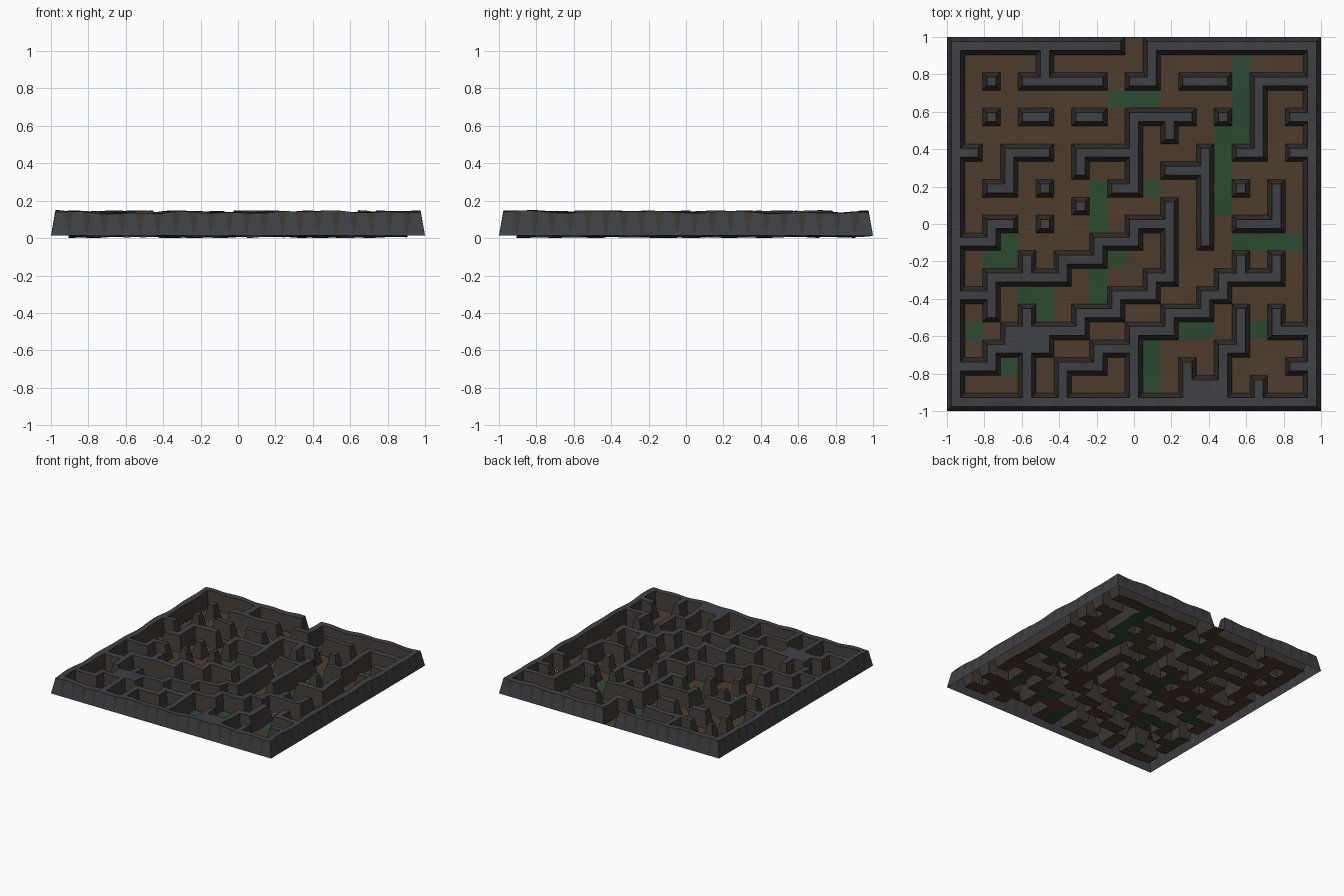
import bpy, bmesh
from math import sin, cos

if "Cube" in bpy.data.objects:
    bpy.data.objects.remove(bpy.data.objects["Cube"])

N = 21            # cells per side
P = 2 / N         # cell pitch
INSET = 0.024     # how far wall tops lean in
walls, moss_cells = set(), set()


def stroke(cells, c, r, *moves):
    """Mark cells from (column, row), moving across, then down, alternating."""
    cells.add((c, r))
    for k, m in enumerate(moves):
        for _ in range(abs(m)):
            d = 1 if m > 0 else -1
            c, r = (c + d, r) if k % 2 == 0 else (c, r + d)
            cells.add((c, r))


# Border wall with an entrance in the back
stroke(walls, 0, 0, 20, 20, -20, -20)
walls.discard((10, 0))

# Back half walls
for s in ((11, 0, 0, 2, -1), (5, 0, 0, 2, -1, 0, 4), (13, 2, 2), (20, 2, -3, 4, -1),
          (13, 4, -3, 4, -1), (5, 6, -2, 2, -1), (10, 6, -3, 1), (14, 6, 0, 5),
          (12, 7, 2), (18, 8, 0, 2, -2), (2, 10, 1), (0, 11, 2)):
    stroke(walls, *s)
for c in (4, 7):
    stroke(walls, c, 4, 1)
# Stubs on the right border and the front border
for r in (4, 6, 18):
    stroke(walls, 19, r)
for c in (4, 10):
    stroke(walls, c, 18, 0, 1)
# Staircase walls of the front half
for s in ((12, 10, -2, 1, -2, 1, -2, 1, -4), (12, 9, 0, 4, -1, 1, -2, 1, -2, 1, -4),
          (18, 13, -3, 1, -1, 1, -2, 1, -2, 1, -2, 1, -2, 2), (5, 16, 0, 1, -3, 1, -2),
          (0, 14, 2, 1), (20, 16, -2, -1), (16, 15, 0, 2, -1, 2, -2, -1)):
    stroke(walls, *s)
# Single-cell pillars and stubs
for s in ((2, 2), (2, 4), (15, 4), (12, 5), (1, 6), (5, 8), (16, 8), (7, 9), (5, 10),
          (4, 12), (16, 12), (18, 12), (4, 15), (17, 19)):
    stroke(walls, *s)
# Moss streaks on the paths
for s in ((16, 1, 0, 4, -1, 4), (11, 8, -3, 2), (9, 12, -1, 2), (14, 16, -3, 3), (2, 12, 1, -1),
          (16, 11, 3), (9, 3, 2), (4, 14, 1, 1), (1, 16), (17, 16), (3, 18)):
    stroke(moss_cells, *s)


def height(x, y, high):
    """Gently uneven floor and wall tops."""
    wob = (sin(9 * x + 2.3 * y) + cos(11 * y - 3 * x) + sin(23 * x + 17 * y)) / 3
    if high:
        return 0.138 + 0.012 * wob
    if max(abs(x), abs(y)) > 0.999:
        return 0.014
    return 0.011 + 0.011 * wob


class Part:
    """Collects faces into one named, coloured mesh object."""
    def __init__(self, name, color):
        self.name, self.color = name, color
        self.bm = bmesh.new()

    def face(self, pts):
        self.bm.faces.new([self.bm.verts.new(p) for p in pts])

    def finish(self):
        bmesh.ops.remove_doubles(self.bm, verts=self.bm.verts, dist=1e-5)
        me = bpy.data.meshes.new(self.name)
        self.bm.to_mesh(me)
        self.bm.free()
        mat = bpy.data.materials.new(self.name)
        mat.diffuse_color = (*self.color, 1)
        mat.use_nodes = True
        mat.node_tree.nodes["Principled BSDF"].inputs["Base Color"].default_value = mat.diffuse_color
        me.materials.append(mat)
        bpy.context.collection.objects.link(bpy.data.objects.new(self.name, me))


tops = Part("wall_tops", (0.05, 0.052, 0.06))
sides = Part("wall_sides", (0.045, 0.038, 0.033))
outer = Part("outer_wall_sides", (0.05, 0.052, 0.06))
floor = Part("path_floor", (0.075, 0.045, 0.025))
moss = Part("mossy_floor", (0.025, 0.07, 0.03))

STEP = (0, INSET, P - INSET, P)
for r in range(N):
    for c in range(N):
        x0, y0 = -1 + c * P, 1 - r * P

        def point(i, j):
            # low where the point touches any path cell, high inside walls
            cs = {0: (c - 1, c), 3: (c, c + 1)}.get(i, (c,))
            rs = {0: (r - 1, r), 3: (r, r + 1)}.get(j, (r,))
            high = all((a, b) in walls for a in cs for b in rs)
            x, y = x0 + STEP[i], y0 - STEP[j]
            return (x, y, height(x, y, high)), high

        if (c, r) not in walls:
            # path cell
            part = moss if (c, r) in moss_cells else floor
            part.face([point(i, j)[0] for i, j in ((0, 0), (0, 3), (3, 3), (3, 0))])
            continue
        # wall cell: nine patches, corners split along the mitre
        for i in range(3):
            for j in range(3):
                q = [(i, j), (i, j + 1), (i + 1, j + 1), (i + 1, j)]
                faces = [q]
                if i != 1 and j != 1:
                    k = 0 if i == j else 1
                    q = q[k:] + q[:k]
                    faces = [q[:3], [q[2], q[3], q[0]]]
                for f in faces:
                    pts = [point(*ij) for ij in f]
                    co = [p[0] for p in pts]
                    rim = sum(max(abs(p[0]), abs(p[1])) > 0.999 for p in co) >= 2
                    part = tops if all(p[1] for p in pts) else outer if rim else sides
                    part.face(co)

for part in (tops, sides, outer, floor, moss):
    part.finish()
